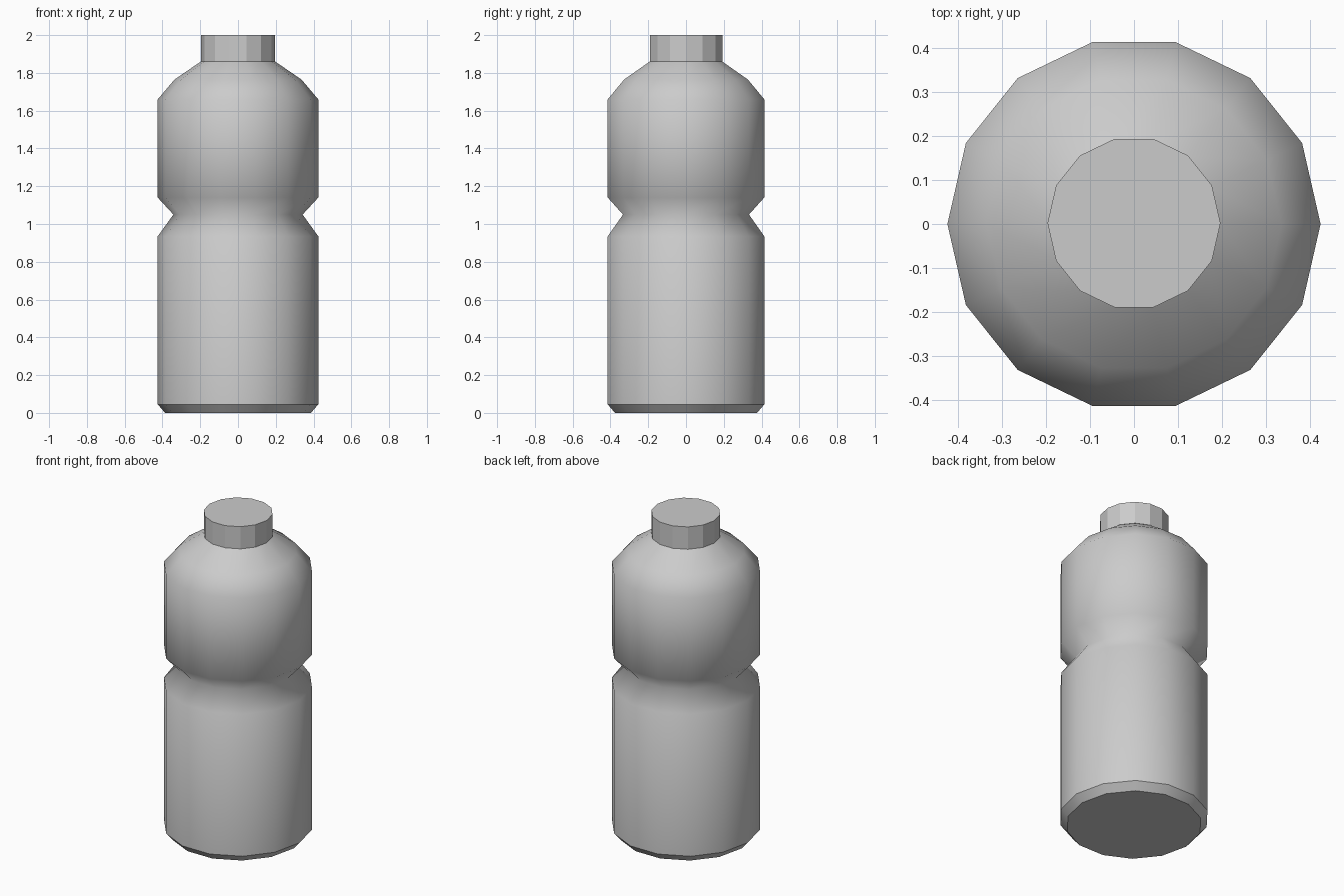
import bpy, bmesh, math

if "Cube" in bpy.data.objects:
    bpy.data.objects.remove(bpy.data.objects["Cube"])

SIDES = 14


def lathe(name, profile, y=0.0, smooth=False, sharp_rings=()):
    """Revolve (radius, z) points around z and close both ends."""
    bm = bmesh.new()
    rings = []
    for r, z in profile:
        angles = [2 * math.pi * k / SIDES for k in range(SIDES)]
        rings.append([bm.verts.new((r * math.cos(a), y + r * math.sin(a), z)) for a in angles])
    for low, high in zip(rings, rings[1:]):
        for k in range(SIDES):
            n = (k + 1) % SIDES
            face = bm.faces.new((low[k], low[n], high[n], high[k]))
            face.smooth = smooth
    bm.faces.new(rings[0][::-1])
    bm.faces.new(rings[-1])
    # hard creases around chosen rings
    for i in sharp_rings:
        for k in range(SIDES):
            bm.edges.get((rings[i][k], rings[i][(k + 1) % SIDES])).smooth = False
    mesh = bpy.data.meshes.new(name)
    bm.to_mesh(mesh)
    bm.free()
    obj = bpy.data.objects.new(name, mesh)
    bpy.context.collection.objects.link(obj)
    return obj


# Bottle body: bevelled base, pinched waist, sloped shoulder
body = [(0.386, 0.0), (0.425, 0.045), (0.425, 0.935), (0.342, 1.05),
        (0.425, 1.14), (0.425, 1.66), (0.336, 1.765), (0.194, 1.862)]
lathe("bottle_body", body, smooth=True, sharp_rings=(0, 1, 7))

# Faceted cap
lathe("bottle_cap", [(0.197, 1.86), (0.197, 2.0)], y=0.002)
